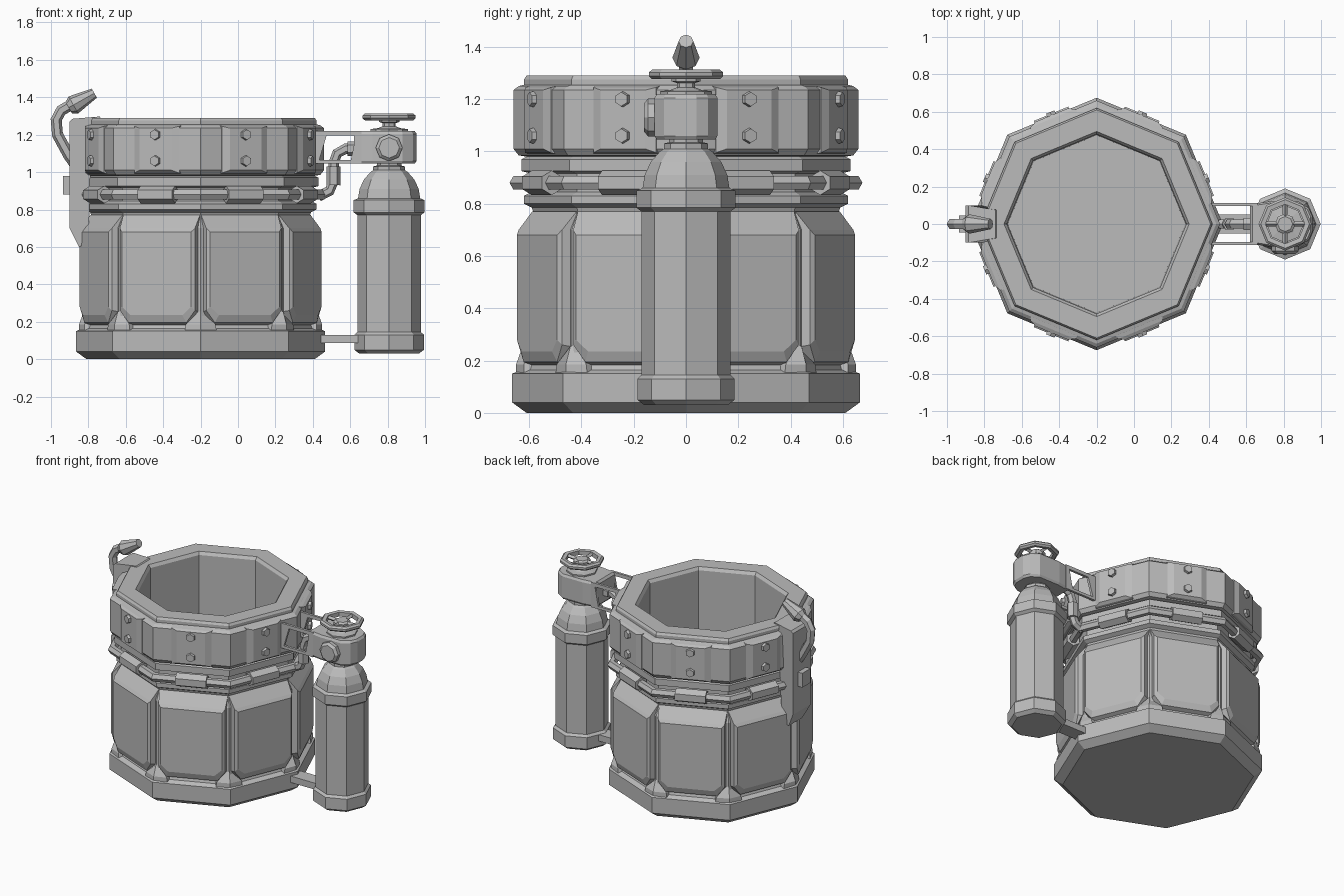
import bpy, bmesh, math
from mathutils import Vector, Matrix

if "Cube" in bpy.data.objects:
    bpy.data.objects.remove(bpy.data.objects["Cube"])

steel = bpy.data.materials.new("grey_metal")
steel.diffuse_color = (0.5, 0.5, 0.5, 1)
steel.use_nodes = True
steel.node_tree.nodes["Principled BSDF"].inputs["Base Color"].default_value = steel.diffuse_color
CX, TX = -0.2, 0.808          # axes of the pot and the tank


def finish(name, bm):
    bmesh.ops.recalc_face_normals(bm, faces=bm.faces)
    me = bpy.data.meshes.new(name)
    bm.to_mesh(me)
    bm.free()
    me.materials.append(steel)
    ob = bpy.data.objects.new(name, me)
    bpy.context.collection.objects.link(ob)
    return ob


def add_loft(bm, rings, caps=True, loop=False):
    """Skin a list of equal-length point rings."""
    vs = [[bm.verts.new(p) for p in r] for r in rings]
    n = len(vs[0])
    pairs = list(zip(vs, vs[1:])) + ([(vs[-1], vs[0])] if loop else [])
    for a, b in pairs:
        for i in range(n):
            j = (i + 1) % n
            bm.faces.new((a[i], a[j], b[j], b[i]))
    if caps and not loop:
        bm.faces.new(vs[0][::-1])
        bm.faces.new(vs[-1])


def lathe(name, cx, profile, n=8, turn=0.0, loop=False):
    bm = bmesh.new()
    ang = [turn + 2 * math.pi * i / n for i in range(n)]
    add_loft(bm, [[(cx + r * math.cos(a), r * math.sin(a), z) for a in ang]
                  for r, z in profile], loop=loop)
    return finish(name, bm)


def add_rod(bm, a, b, r1, r2=None, n=6):
    a, b = Vector(a), Vector(b)
    m = Matrix.Translation((a + b) / 2) @ (b - a).to_track_quat('Z', 'Y').to_matrix().to_4x4()
    bmesh.ops.create_cone(bm, cap_ends=True, segments=n, radius1=r1,
                          radius2=r1 if r2 is None else r2, depth=(b - a).length, matrix=m)


def add_box(bm, x0, x1, y0, y1, z0, z1):
    m = Matrix.Translation(((x0 + x1) / 2, (y0 + y1) / 2, (z0 + z1) / 2))
    bmesh.ops.create_cube(bm, size=1, matrix=m @ Matrix.Diagonal((x1 - x0, y1 - y0, z1 - z0, 1)))


def add_plate(bm, outline, y0, y1):
    """Extrude an x-z outline between two y values."""
    add_loft(bm, [[(x, y, z) for x, z in outline] for y in (y0, y1)])


def tube(name, path, r, n=6):
    """Mitred tube along an x-z path."""
    pts = [Vector((x, 0, z)) for x, z in path]
    rings = []
    for i, p in enumerate(pts):
        t = (pts[min(i + 1, len(pts) - 1)] - pts[max(i - 1, 0)]).normalized()
        side = Vector((t.z, 0, -t.x))
        rings.append([p + r * (math.cos(a) * side + math.sin(a) * Vector((0, 1, 0)))
                      for a in (2 * math.pi * k / n for k in range(n))])
    bm = bmesh.new()
    add_loft(bm, rings)
    return finish(name, bm)


def side_frames():
    """Mapping (along, out, up) -> world for every side of the pot."""
    for k in range(8):
        a = math.radians(22.5 + 45 * k)
        o, t = Vector((math.cos(a), math.sin(a), 0)), Vector((-math.sin(a), math.cos(a), 0))
        yield lambda u, v, z, o=o, t=t: Vector((CX, 0, z)) + o * v + t * u


# Pot: outside from the base up to the rim, then down the inside
lathe("pot", CX, [(.61, 0), (.665, .04), (.665, .15), (.63, .165), (.617, .2), (.617, .7),
                  (.585, .77), (.59, .785), (.62, .80), (.62, .83), (.59, .845), (.59, .915),
                  (.63, .925), (.63, .97), (.61, .98), (.64, .985), (.66, 1.01), (.66, 1.235),
                  (.64, 1.25), (.62, 1.255), (.62, 1.275), (.61, 1.29), (.495, 1.29),
                  (.48, 1.27), (.475, .12)])

# Pipe running round the neck
lathe("neck_pipe", CX, [(.645 + .03 * math.cos(a), .88 + .03 * math.sin(a))
                        for a in (math.pi * k / 3 for k in range(6))], loop=True)

# Raised panels, collar plates, bolts and pipe sleeves on each side
panels, plates, bolts, sleeves = (bmesh.new() for _ in range(4))
for f in side_frames():
    add_loft(panels, [[f(u, v, z) for u, z in
                       ((-w, t), (w, t), (w, c), (w - .05, b), (.05 - w, b), (-w, c))]
                      for v, w, t, c, b in ((.545, .222, .77, .25, .17),
                                            (.603, .217, .70, .26, .195),
                                            (.617, .200, .68, .28, .235))])
    add_loft(plates, [[f(u, v, z) for u, z in ((-w, b), (w, b), (w, t), (-w, t))]
                      for v, w, b, t in ((.59, .135, .99, 1.25), (.612, .13, .995, 1.245),
                                         (.63, .092, 1.01, 1.235))])
    for z in (1.06, 1.2):
        add_rod(bolts, f(0, .62, z), f(0, .648, z), .032, .027)
    add_rod(sleeves, f(-.1, .597, .88), f(.1, .597, .88), .047)
finish("body_panels", panels)
finish("collar_plates", plates)
finish("collar_bolts", bolts)
finish("pipe_sleeves", sleeves)

# Wedge feet at the bottom of each groove
feet = bmesh.new()
for k in range(8):
    a = math.radians(45 * k)
    o, t = Vector((math.cos(a), math.sin(a), 0)), Vector((-math.sin(a), math.cos(a), 0))
    c = Vector((CX, 0, 0))
    add_loft(feet, [[c + o * v + t * u + Vector((0, 0, z)) for v, u in
                     ((.56, -w), (e - .03, -w), (e, 0), (e - .03, w), (.56, w))]
                    for z, w, e in ((.155, .085, .65), (.185, .08, .65), (.255, .012, .625))])
finish("groove_feet", feet)

# Mouthpiece holder on the left
bm = bmesh.new()
add_plate(bm, [(-.90, .70), (-.90, 1.27), (-.885, 1.285), (-.74, 1.297), (-.725, 1.28),
               (-.78, 1.22), (-.80, .62), (-.85, .60)], -.1, .1)
for v in bm.verts:            # narrow the lower and inner ends
    if v.co.z < .65 or v.co.x > -.75:
        v.co.y *= .75
finish("holder_plate", bm)
bm = bmesh.new()
add_box(bm, -.935, -.89, -.045, .045, .88, .98)
finish("holder_latch", bm)
tube("drinking_tube", [(-.87, 1.04), (-.905, 1.09), (-.965, 1.2), (-.972, 1.28),
                       (-.945, 1.33), (-.90, 1.355), (-.86, 1.375)], .03)
bm = bmesh.new()
add_rod(bm, (-.905, 0, 1.345), (-.88, 0, 1.359), .035, .052, 8)
add_rod(bm, (-.88, 0, 1.359), (-.768, 0, 1.422), .052, .028, 8)
finish("mouthpiece", bm)

# Gas tank with rings, dome and neck
lathe("tank", TX, [(.16, .03), (.186, .05), (.186, .13), (.17, .145), (.17, .77), (.19, .785),
                   (.19, .85), (.166, .86), (.158, .91), (.135, .96), (.1, 1.0), (.085, 1.01),
                   (.085, 1.03), (.065, 1.035), (.065, 1.06)])

# Valve block, collar disc and front knob
bm = bmesh.new()
block = [(.62, -.105), (.62, .105), (.72, .12), (.88, .12), (.935, .085), (.955, .04),
         (.955, -.04), (.935, -.085), (.88, -.12), (.72, -.12)]
add_loft(bm, [[(TX + (x - TX) * s, y * s, z) for x, y in block]
              for z, s in ((1.045, .93), (1.06, 1), (1.205, 1), (1.22, .93))])
finish("valve_block", bm)
bm = bmesh.new()
add_rod(bm, (TX, -.1, 1.13), (TX, -.145, 1.13), .072, n=8)
add_rod(bm, (TX, -.145, 1.13), (TX, -.16, 1.13), .072, .055, 8)
finish("valve_knob", bm)
lathe("valve_stem", TX, [(.1, 1.21), (.1, 1.23), (.06, 1.235), (.035, 1.245), (.035, 1.262),
                         (.055, 1.268), (.055, 1.295), (.04, 1.305)])

# Hand wheel with spokes
lathe("wheel_rim", TX, [(.105, 1.28), (.13, 1.277), (.142, 1.288), (.142, 1.302),
                        (.13, 1.313), (.105, 1.31)], loop=True)
bm = bmesh.new()
for k in range(4):
    a = math.pi * k / 2
    d = Vector((math.cos(a), math.sin(a), 0))
    add_rod(bm, Vector((TX, 0, 1.29)) + d * .03, Vector((TX, 0, 1.295)) + d * .115, .014, n=4)
finish("wheel_spokes", bm)

# Upper bracket: paired side frames with rails and struts
bm = bmesh.new()
for s in (-1, 1):
    y0, y1 = s * .095, s * .112
    add_plate(bm, [(.36, 1.195), (.66, 1.195), (.66, 1.22), (.36, 1.22)], y0, y1)
    add_plate(bm, [(.36, 1.045), (.66, 1.045), (.66, 1.065), (.36, 1.065)], y0, y1)
    add_plate(bm, [(.36, 1.05), (.43, 1.05), (.475, 1.2), (.36, 1.2)], y0, y1)
    add_plate(bm, [(.60, 1.05), (.66, 1.05), (.66, 1.2), (.63, 1.2), (.615, 1.12)], y0, y1)
finish("upper_bracket", bm)

# Hose from valve to neck pipe, with its fitting
tube("gas_hose", [(.66, 1.125), (.575, 1.125), (.53, 1.1), (.512, 1.05), (.51, .95),
                  (.49, .90), (.43, .87)], .028)
bm = bmesh.new()
add_rod(bm, (.51, 0, .93), (.511, 0, 1.03), .038)
add_rod(bm, (.585, 0, 1.125), (.635, 0, 1.125), .038)
finish("hose_fittings", bm)

# Lower bracket bar
bm = bmesh.new()
add_box(bm, .42, .66, -.05, .05, .085, .13)
finish("lower_bracket", bm)
